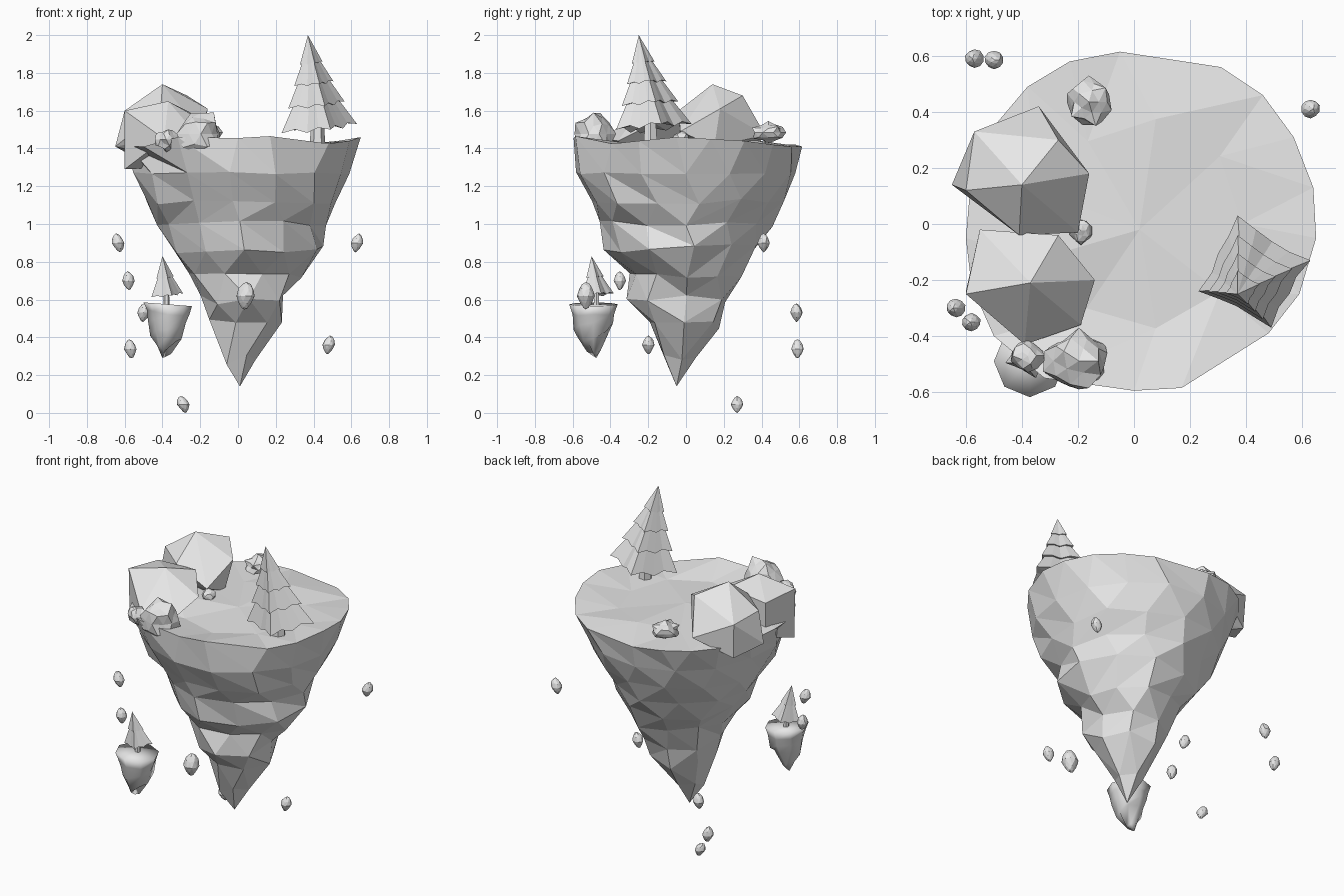
import bpy, bmesh, math, random
from mathutils import Vector

if "Cube" in bpy.data.objects:
    bpy.data.objects.remove(bpy.data.objects["Cube"])

grey = bpy.data.materials.new("stone_grey")
grey.use_nodes = True
grey.diffuse_color = (0.8, 0.8, 0.8, 1)
grey.node_tree.nodes["Principled BSDF"].inputs["Base Color"].default_value = (0.8, 0.8, 0.8, 1)


def finish(name, bm, smooth=False):
    bmesh.ops.recalc_face_normals(bm, faces=bm.faces)
    mesh = bpy.data.meshes.new(name)
    bm.to_mesh(mesh)
    bm.free()
    mesh.materials.append(grey)
    for p in mesh.polygons:
        p.use_smooth = smooth
    obj = bpy.data.objects.new(name, mesh)
    bpy.context.collection.objects.link(obj)


def stitch(bm, a, b):
    """Join two rings with triangles, even when their counts differ."""
    i = j = 0
    while i < len(a) or j < len(b):
        if j == len(b) or (i < len(a) and (i + 0.5) / len(a) <= (j + 0.5) / len(b)):
            bm.faces.new((a[i], a[(i + 1) % len(a)], b[j % len(b)]))
            i += 1
        else:
            bm.faces.new((a[i % len(a)], b[(j + 1) % len(b)], b[j]))
            j += 1


def fan(bm, ring, point):
    tip = bm.verts.new(point)
    for k, v in enumerate(ring):
        bm.faces.new((v, ring[(k + 1) % len(ring)], tip))


def oval(bm, n, z, x0, x1, y0, y1, jitter, rng, turn=0.0, tilt=0.0):
    ring = []
    for k in range(n):
        a = 2 * math.pi * k / n + turn
        r = 1 + rng.uniform(-jitter, jitter)
        x = (x0 + x1) / 2 + (x1 - x0) / 2 * r * math.cos(a)
        y = (y0 + y1) / 2 + (y1 - y0) / 2 * r * math.sin(a)
        dz = tilt * math.cos(a) + rng.uniform(-jitter, jitter) * 0.35
        ring.append(bm.verts.new((x, y, z + dz)))
    return ring


def island():
    rng = random.Random(4)
    bm = bmesh.new()
    # uneven rim of the meadow, counter-clockwise from the left side
    rim = [(.65, -.05, 1.46), (.64, .13, 1.45), (.57, .31, 1.44), (.46, .46, 1.42),
           (.31, .56, 1.41), (-.05, .615, 1.41), (-.23, .58, 1.42), (-.38, .49, 1.42),
           (-.49, .36, 1.42), (-.58, .18, 1.42), (-.60, -.05, 1.42), (-.58, -.22, 1.41),
           (-.50, -.40, 1.41), (-.32, -.55, 1.46), (0, -.595, 1.455), (.17, -.585, 1.465),
           (.48, -.39, 1.425), (.59, -.25, 1.44)]
    rings = [[bm.verts.new(p) for p in rim]]
    # count, height, right, left, front, back, roughness
    levels = [
        (15, 1.27, -.56, .595, -.58, .575, .02),
        (14, 1.12, -.50, .52, -.51, .50, .05),
        (12, 1.00, -.44, .46, -.44, .44, .05),
        (11, 0.87, -.37, .43, -.42, .38, .07),
        (10, 0.74, -.28, .35, -.29, .30, .08),
        (8, 0.60, -.21, .25, -.30, .23, .08),
        (7, 0.47, -.16, .22, -.20, .18, .08),
        (5, 0.28, -.08, .09, -.12, .05, .08)]
    rings += [oval(bm, *lv, rng, turn=0.15 * (i % 2)) for i, lv in enumerate(levels)]
    for upper, lower in zip(rings, rings[1:]):
        stitch(bm, upper, lower)
    fan(bm, rings[-1], (0.01, -0.05, 0.14))
    # gently uneven ground
    inner = oval(bm, 9, 1.435, -.36, .38, -.36, .36, .06, rng)
    stitch(bm, rings[0], inner)
    fan(bm, inner, (0.02, -0.02, 1.43))
    finish("main_island", bm)


def boulder(name, points):
    """Large faceted boulder: the hull of its main corners."""
    bm = bmesh.new()
    out = bmesh.ops.convex_hull(bm, input=[bm.verts.new(p) for p in points])
    spare = {v for v in out["geom_interior"] if isinstance(v, bmesh.types.BMVert)}
    bmesh.ops.delete(bm, geom=list(spare), context="VERTS")
    finish(name, bm)


def rock(name, centre, half, rough, seed, taper=0.0, lean=0.0):
    """Rough ball fitted to a box; taper narrows both ends, the lower one more."""
    rng = random.Random(seed)
    bm = bmesh.new()
    bmesh.ops.create_icosphere(bm, subdivisions=2, radius=1)
    for v in bm.verts:
        v.co *= 1 + rng.uniform(-rough, rough)
        narrow = 1 - taper * (-v.co.z if v.co.z < 0 else v.co.z * 0.4)
        v.co.x = v.co.x * narrow + lean * v.co.z
        v.co.y *= narrow
    for axis in range(3):
        vals = [v.co[axis] for v in bm.verts]
        a, b = min(vals), max(vals)
        for v in bm.verts:
            t = (v.co[axis] - a) / (b - a)
            v.co[axis] = centre[axis] + (2 * t - 1) * half[axis]
    finish(name, bm)


def tree(name, tip, size, tiers, trunk_low):
    """Four-cornered conifer with stacked, ragged skirts."""
    rng = random.Random(6)
    tip = Vector(tip)
    corners = [Vector(c) for c in ((0.26, 0.12, -0.47), (0.0, 0.28, -0.47),
                                   (-0.14, 0.01, -0.52), (0.12, -0.12, -0.50))]
    axis = sum(corners, Vector()) / 4
    outline = []
    for k, c in enumerate(corners):
        for t, lift in ((0, 0), (0.25, 0.015), (0.5, -0.01), (0.75, 0.015)):
            p = c.lerp(corners[(k + 1) % 4], t) + Vector((0, 0, lift))
            outline.append(p.lerp(axis, rng.uniform(0, 0.12) if t else 0))
    bm = bmesh.new()
    for n, (top, bottom) in enumerate(tiers):
        skirt = [bm.verts.new(tip + size * bottom * p) for p in outline]
        if n == 0:
            fan(bm, skirt, tip)
        else:
            neck = [bm.verts.new(tip + size * top * p.lerp(axis, 0.22)) for p in outline]
            stitch(bm, neck, skirt)
        fan(bm, skirt, tip + size * axis * bottom * 0.93)
    finish(name + "_foliage", bm)
    # trunk
    bm = bmesh.new()
    rings = []
    c = tip + axis * size * 0.85
    for z, r in ((trunk_low, 0.042), (tip.z - size * 0.42, 0.03)):
        rings.append([bm.verts.new((c.x + size * r * math.cos(a * math.pi / 3),
                                    c.y + size * r * math.sin(a * math.pi / 3), z))
                      for a in range(6)])
    stitch(bm, rings[0], rings[1])
    for ring in rings:
        bm.faces.new(ring)
    finish(name + "_trunk", bm)


def small_island():
    rng = random.Random(2)
    bm = bmesh.new()
    cy = -0.49
    rings = []
    for z, cx, r, jit in ((.575, -.372, .128, 0), (.53, -.372, .112, .03),
                          (.46, -.374, .098, .08), (.40, -.378, .08, .1),
                          (.345, -.392, .036, .1)):
        rings.append(oval(bm, 8, z, cx - r, cx + r, cy - r, cy + r, jit, rng, tilt=-0.01))
    for upper, lower in zip(rings, rings[1:]):
        stitch(bm, upper, lower)
    fan(bm, rings[-1], (-0.40, -0.475, 0.29))
    fan(bm, rings[0], (-.372, cy, 0.572))
    finish("small_island", bm, True)


island()
small_island()
tree("tall_tree", (0.37, -0.25, 2.0), 1.0,
     ((0, .30), (.25, .52), (.45, .75), (.67, 1.0)), 1.42)
tree("small_tree", (-0.40, -0.50, 0.83), 0.42, ((0, .55), (.45, 1.0)), 0.56)

# large boulders on the island
boulder("back_boulder", [
    (-.40, .14, 1.74), (-.27, .30, 1.68), (-.34, .42, 1.47), (-.57, .33, 1.58),
    (-.16, .18, 1.61), (-.20, -.03, 1.49), (-.41, -.04, 1.60), (-.65, .14, 1.41),
    (-.60, .12, 1.60), (-.56, .32, 1.36), (-.40, .15, 1.35), (-.20, .15, 1.41)])
boulder("front_boulder", [
    (-.60, -.25, 1.60), (-.55, -.02, 1.58), (-.27, -.04, 1.60), (-.14, -.20, 1.52),
    (-.19, -.36, 1.44), (-.39, -.43, 1.45), (-.37, -.21, 1.65), (-.60, -.24, 1.29),
    (-.55, -.02, 1.36), (-.35, -.20, 1.30)])

# loose stones on the ground
stones = [((-.16, .44, 1.485), (.08, .09, .06)), ((-.21, -.48, 1.48), (.115, .11, .11)),
          ((-.38, -.47, 1.44), (.06, .06, .06)), ((-.19, -.03, 1.45), (.04, .045, .04))]
for i, (c, h) in enumerate(stones):
    rock(f"ground_stone_{i + 1}", c, h, .2, 20 + i)

# floating stones around the island
floating = [(.63, .41, .90, .3), (-.58, -.35, .70, -.1), (-.50, .585, .53, .1),
            (-.57, .59, .34, -.2), (-.29, .27, .045, -.4), (.04, -.53, .62, .1),
            (.48, -.20, .36, .2), (-.635, -.30, .90, -.3)]
for i, (x, y, z, lean) in enumerate(floating):
    h = Vector((.033, .033, min(.05, z))) * (1.45 if i == 5 else 1)
    rock(f"floating_stone_{i + 1}", (x, y, z), h, .06, 40 + i, .45, lean)
